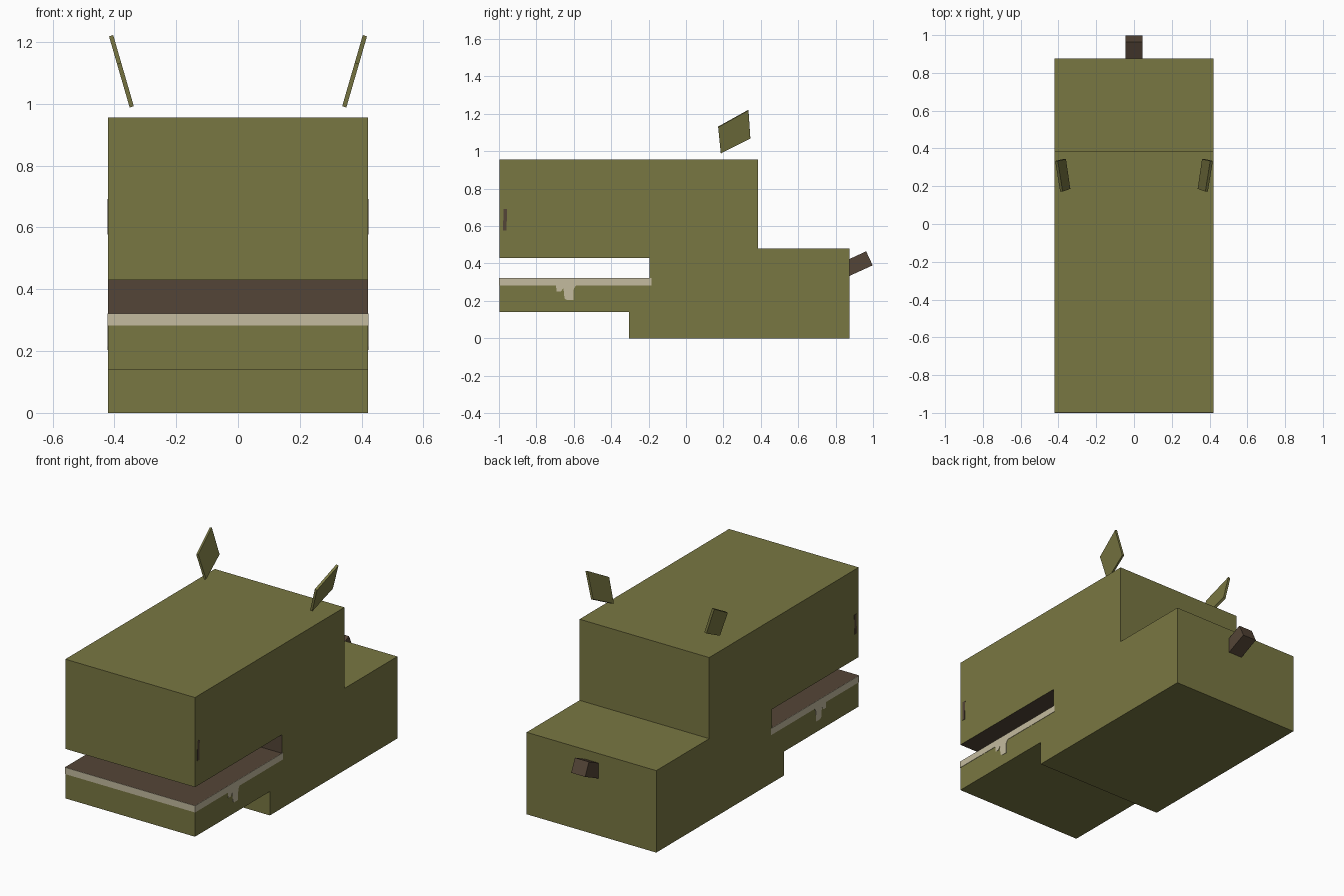
import bpy, bmesh
from mathutils import Vector

if "Cube" in bpy.data.objects:
    bpy.data.objects.remove(bpy.data.objects["Cube"])


def material(name, rgb):
    m = bpy.data.materials.new(name)
    lin = [((c / 255 + 0.055) / 1.055) ** 2.4 for c in rgb]
    m.diffuse_color = (*lin, 1)
    m.use_nodes = True
    m.node_tree.nodes["Principled BSDF"].inputs["Base Color"].default_value = m.diffuse_color
    return m


olive = material("olive", (121, 119, 66))
brown = material("brown", (84, 69, 55))
cream = material("cream", (196, 187, 159))


def prism(name, points, offset, mats):
    """Extrude a planar outline by an offset vector."""
    bm = bmesh.new()
    face = bm.faces.new([bm.verts.new(p) for p in points])
    ext = bmesh.ops.extrude_face_region(bm, geom=[face], use_keep_orig=True)
    moved = [v for v in ext["geom"] if isinstance(v, bmesh.types.BMVert)]
    bmesh.ops.translate(bm, verts=moved, vec=Vector(offset))
    bmesh.ops.recalc_face_normals(bm, faces=bm.faces)
    me = bpy.data.meshes.new(name)
    bm.to_mesh(me)
    bm.free()
    for m in mats:
        me.materials.append(m)
    ob = bpy.data.objects.new(name, me)
    bpy.context.collection.objects.link(ob)
    return ob


W = 0.42    # half width of the body
T = 0.002   # thickness of painted plates

# Body: stepped side profile with an open mouth slot
profile = [(-0.305, 0), (0.875, 0), (0.875, 0.48), (0.385, 0.48),
           (0.385, 0.955), (-0.998, 0.955), (-0.998, 0.43), (-0.195, 0.43),
           (-0.195, 0.322), (-0.998, 0.322), (-0.998, 0.14), (-0.305, 0.14)]
body = prism("body", [(-W, y, z) for y, z in profile], (2 * W, 0, 0), [olive, brown])

# Mouth lining: the inner faces of the slot are brown
for p in body.data.polygons:
    if abs(p.normal.x) < 0.5 and p.center.y < 0 and 0.3 < p.center.z < 0.45:
        p.material_index = 1

# Lip band with a drip, and a nostril slit, on each side
lip = [(-1, 0.322), (-1, 0.283), (-0.695, 0.283), (-0.692, 0.25), (-0.67, 0.25),
       (-0.655, 0.267), (-0.65, 0.215), (-0.638, 0.204), (-0.602, 0.204),
       (-0.6, 0.265), (-0.588, 0.283), (-0.185, 0.283), (-0.185, 0.322)]
slit = [(-0.978, 0.577), (-0.96, 0.577), (-0.956, 0.692), (-0.976, 0.692)]
# Ear: leaning thin diamond plate, given as (y, z)
ear = [(0.172, 1.13), (0.186, 0.99), (0.344, 1.07), (0.334, 1.22)]
for side, s in (("right", 1), ("left", -1)):
    prism(side + "_lip", [(s * W, y, z) for y, z in lip], (s * T, 0, 0), [cream])
    prism(side + "_nostril", [(s * W, y, z) for y, z in slit], (s * T, 0, 0), [brown])
    prism(side + "_ear", [(s * (0.337 + 0.29 * (z - 0.99)), y, z + 0.002) for y, z in ear],
          (s * 0.0135, 0, -0.004), [olive])

# Front lip band
prism("front_lip", [(x, -0.998, z) for x, z in
                    ((-W, 0.283), (W, 0.283), (W, 0.322), (-W, 0.322))],
      (0, -T, 0), [cream])

# Tail: short tilted block
tail = [(0.84, 0.318), (0.998, 0.39), (0.963, 0.465), (0.84, 0.408)]
prism("tail", [(-0.045, y, z) for y, z in tail], (0.09, 0, 0), [brown])
